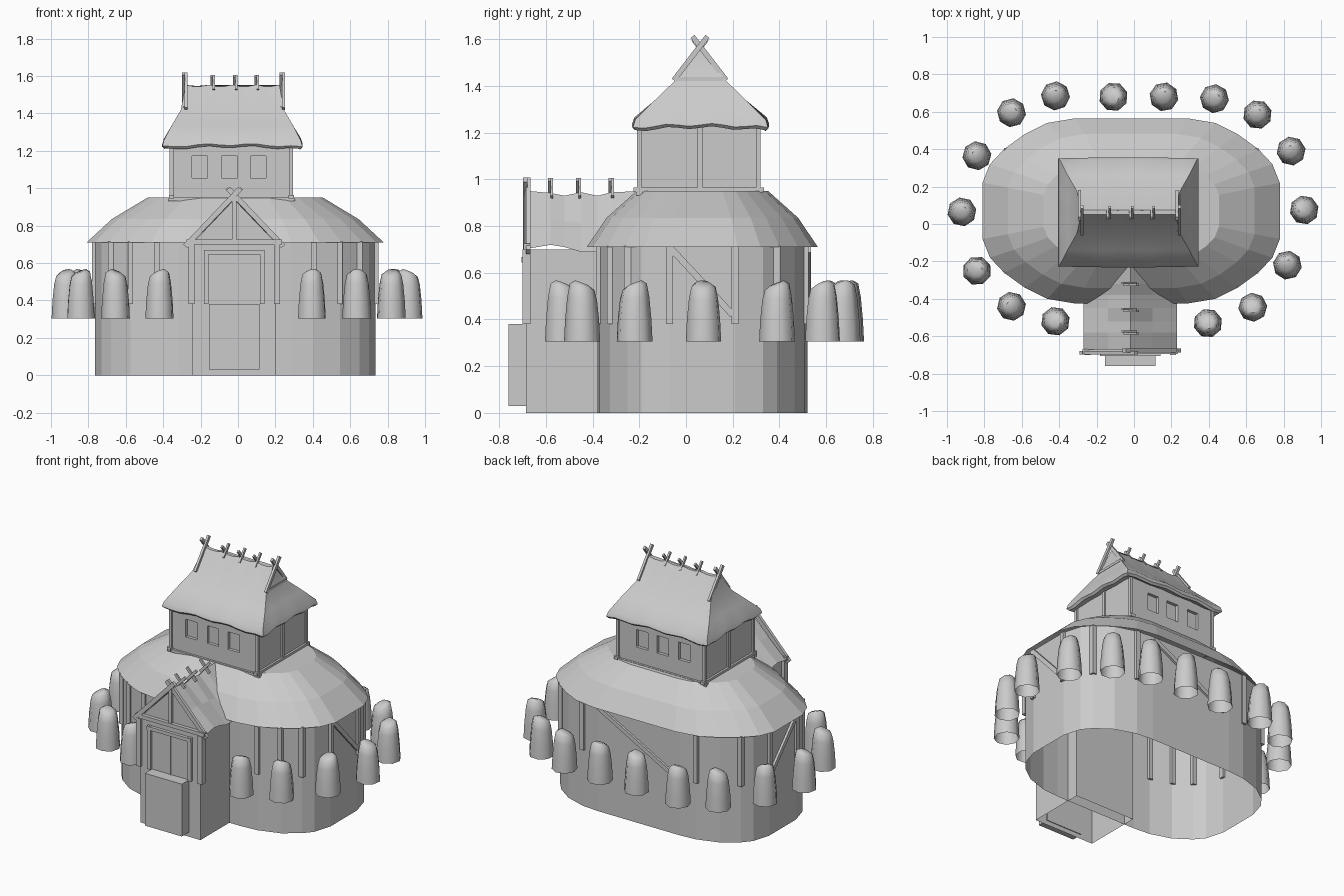
import bpy, bmesh, math, random
from mathutils import Vector

random.seed(4)
cube = bpy.data.objects.get("Cube")
if cube:
    bpy.data.objects.remove(cube)

grey = bpy.data.materials.new("plain grey")
grey.use_nodes = True
grey.diffuse_color = (0.6, 0.6, 0.6, 1)
grey.node_tree.nodes["Principled BSDF"].inputs["Base Color"].default_value = (0.6, 0.6, 0.6, 1)

CX, CY = -0.015, 0.07      # centre of the hall
TX = -0.03                 # centre of the tower


def finish(name, bm, smooth=None):
    bmesh.ops.recalc_face_normals(bm, faces=bm.faces)
    mesh = bpy.data.meshes.new(name)
    bm.to_mesh(mesh)
    bm.free()
    ob = bpy.data.objects.new(name, mesh)
    bpy.context.collection.objects.link(ob)
    mesh.materials.append(grey)
    if smooth:
        bpy.ops.object.select_all(action='DESELECT')
        ob.select_set(True)
        bpy.context.view_layer.objects.active = ob
        bpy.ops.object.shade_smooth_by_angle(angle=math.radians(smooth))
    return ob


def box_mesh(x0, x1, y0, y1, z0, z1):
    bm = bmesh.new()
    bmesh.ops.create_cube(bm, size=1)
    for v in bm.verts:
        v.co = (x1 if v.co.x > 0 else x0, y1 if v.co.y > 0 else y0, z1 if v.co.z > 0 else z0)
    return bm


def box(name, *size):
    return finish(name, box_mesh(*size))


def beam(name, a, b, w, d, side):
    """Straight timber from a to b; w is its size along side, d across it."""
    a, b = Vector(a), Vector(b)
    axis = (b - a).normalized()
    side = Vector(side)
    side = (side - axis * side.dot(axis)).normalized()
    other = axis.cross(side)
    bm = bmesh.new()
    bmesh.ops.create_cube(bm, size=1)
    for v in bm.verts:
        c = v.co.copy()
        v.co = (a + b) / 2 + axis * c.z * (b - a).length + side * c.x * w + other * c.y * d
    return finish(name, bm)


def loft(name, rings, cap_top=False, smooth=None):
    bm = bmesh.new()
    rows = [[bm.verts.new(p) for p in r] for r in rings]
    n = len(rows[0])
    for lo, hi in zip(rows, rows[1:]):
        for i in range(n):
            j = (i + 1) % n
            bm.faces.new((lo[i], lo[j], hi[j], hi[i]))
    if cap_top:
        bm.faces.new(rows[-1])
    bmesh.ops.remove_doubles(bm, verts=bm.verts, dist=1e-5)
    return finish(name, bm, smooth)


# Long rounded plan, mirrored from one quarter
def plan(quarter):
    q = list(quarter)
    half = q + [(-x, y) for x, y in reversed(q)]
    return half + [(-x, -y) for x, y in half]


def ring(pts, z, sx=1, sy=1):
    return [(CX + x * sx, CY + y * sy, z) for x, y in pts]


wall_quarter = [(0.75, 0.14), (0.715, 0.26), (0.665, 0.32), (0.56, 0.395), (0.42, 0.44), (0.3, 0.45)]
wall_plan = plan(wall_quarter)
roof_plan = plan([(0.795, 0.15), (0.755, 0.25), (0.68, 0.33), (0.57, 0.41), (0.45, 0.47), (0.3, 0.495)])

# Hall wall and its two-pitch roof
loft("hall_wall", [ring(wall_plan, 0), ring(wall_plan, 0.72)])
loft("hall_roof", [ring(roof_plan, 0.71), ring(roof_plan, 0.835, 0.83, 0.83),
                   ring(roof_plan, 0.95, 0.59, 0.57)], True)

# Hall posts set half into the wall under the eaves, and diagonal braces
for x, y in wall_quarter[0:5:2]:
    for sx in (-1, 1):
        for sy in (-1, 1):
            px, py = CX + sx * x, CY + sy * y
            box("hall_post", px - 0.015, px + 0.015, py - 0.015, py + 0.015, 0.38, 0.715)
for s in (-1, 1):
    px, py = CX + s * wall_quarter[3][0], CY - wall_quarter[3][1]
    box("front_hall_post", px - 0.014, px + 0.014, py - 0.014, py + 0.014, 0.38, 0.715)
    beam("side_brace", (CX + s * 0.755, -0.07, 0.71), (CX + s * 0.755, 0.2, 0.42), 0.02, 0.028, (1, 0, 0))
beam("back_brace", (0.28, 0.525, 0.7), (-0.27, 0.525, 0.4), 0.02, 0.028, (0, 1, 0))

# Tower room: cut the wall into panels, then press the windows in
x0, x1, y0, y1 = -0.355, 0.285, -0.2, 0.31
windows = (-0.205, -0.045, 0.108)
bm = box_mesh(x0, x1, y0, y1, 0.94, 1.27)
cuts = [((x + d, 0, 0), (1, 0, 0)) for x in windows for d in (-0.042, 0.042)]
cuts += [((0, 0, z), (0, 0, 1)) for z in (1.055, 1.172)]
for point, normal in cuts:
    bmesh.ops.bisect_plane(bm, geom=bm.verts[:] + bm.edges[:] + bm.faces[:],
                           plane_co=point, plane_no=normal)
panes = []
for f in bm.faces:
    c = f.calc_center_median()
    if abs(f.normal.y) > 0.9 and abs(c.z - 1.1135) < 0.01 and min(abs(c.x - x) for x in windows) < 0.01:
        panes.append(f)
for f in bmesh.ops.extrude_discrete_faces(bm, faces=panes)["faces"]:
    inward = 0.02 if f.calc_center_median().y < 0 else -0.02
    bmesh.ops.translate(bm, verts=f.verts, vec=(0, inward, 0))
finish("tower_wall", bm)

# Tower timber frame
for x in (x0, x1):
    for y in (y0, y1):
        box("tower_corner_post", x - 0.01, x + 0.01, y - 0.01, y + 0.01, 0.94, 1.25)
    box("tower_side_post", x - 0.01, x + 0.01, 0.05, 0.072, 0.94, 1.25)
    box("tower_side_sill", x - 0.014, x + 0.014, y0 - 0.025, y1 + 0.025, 0.945, 0.965)
for y in (y0, y1):
    box("tower_sill", x0 - 0.02, x1 + 0.02, y - 0.014, y + 0.014, 0.932, 0.952)


# Thatched tower roof: hipped below, gabled above, with a ragged eave
def thatch_ring(hx, hy, z, wave, sag=0):
    pts, n = [], 12
    corners = [(1, 1), (-1, 1), (-1, -1), (1, -1)]
    for k in range(4):
        a, b = corners[k], corners[(k + 1) % 4]
        for i in range(n):
            t = i / n
            u, v = a[0] + (b[0] - a[0]) * t, a[1] + (b[1] - a[1]) * t
            dz = wave * (math.sin(t * math.pi * 6 + k) + 2 * math.sin(t * math.pi))
            dz -= sag * abs(math.sin(u * math.pi * 2))
            bulge = 1 + wave * 3 * math.sin(t * math.pi)
            pts.append((TX + u * hx, 0.062 + v * hy * bulge, z + dz))
    return pts


loft("tower_thatch", [thatch_ring(0.3, 0.23, 1.24, 0),
                      thatch_ring(0.362, 0.278, 1.21, 0.006),
                      thatch_ring(0.375, 0.289, 1.222, 0.006),
                      thatch_ring(0.366, 0.28, 1.255, 0.004),
                      thatch_ring(0.325, 0.2, 1.335, 0),
                      thatch_ring(0.275, 0.112, 1.42, 0),
                      thatch_ring(0.252, 0.012, 1.553, 0, 0.01)], True, 40)

# Gable boards crossing at the top, with a tie beam
for x in (-0.285, 0.237):
    for s in (-1, 1):
        beam("gable_board", (x + 0.006 * s, 0.06 - s * 0.112, 1.425),
             (x + 0.006 * s, 0.06 + s * 0.032, 1.612), 0.016, 0.022, (1, 0, 0))
    box("gable_tie", x - 0.01, x + 0.01, -0.04, 0.16, 1.422, 1.438)
for x in (-0.135, -0.015, 0.1):
    for s in (-1, 1):
        beam("ridge_cross", (x + 0.005 * s, 0.06 - s * 0.027, 1.525),
             (x + 0.005 * s, 0.06 + s * 0.03, 1.6), 0.012, 0.018, (1, 0, 0))

# Porch walls, open below
PX = -0.02
bm = box_mesh(PX - 0.222, PX + 0.222, -0.685, -0.3, 0, 0.7)
bmesh.ops.delete(bm, geom=[f for f in bm.faces if f.calc_center_median().z < 0.01], context='FACES')
finish("porch_wall", bm)
bm = bmesh.new()
bm.faces.new([bm.verts.new((PX + x, -0.672, z)) for x, z in ((-0.23, 0.7), (0.23, 0.7), (0, 0.94))])
finish("porch_gable", bm)

# Porch roof sheets sagging between the rafters
bm = bmesh.new()
rows = []
for y, ridge, eave in ((-0.67, 0.95, 0.705), (-0.58, 0.942, 0.72), (-0.52, 0.93, 0.71),
                       (-0.45, 0.945, 0.69), (-0.38, 0.93, 0.69), (-0.32, 0.945, 0.7), (-0.18, 0.95, 0.7)):
    rows.append([bm.verts.new((PX + x, y, z)) for x, z in
                 ((-0.25, eave), (-0.12, (ridge + eave) / 2), (0, ridge),
                  (0.12, (ridge + eave) / 2), (0.25, eave))])
for a, b in zip(rows, rows[1:]):
    for i in range(4):
        bm.faces.new((a[i], a[i + 1], b[i + 1], b[i]))
finish("porch_roof", bm)

# Porch timber frame
for s in (-1, 1):
    beam("porch_gable_board", (PX + s * 0.262, -0.682 + 0.006 * s, 0.69),
         (PX - s * 0.032, -0.682 + 0.006 * s, 0.998), 0.02, 0.028, (0, 1, 0))
    x = PX + s * 0.228
    box("porch_post", x - 0.016, x + 0.016, -0.7, -0.665, 0.38, 0.7)
    x = PX + s * 0.15
    box("door_post", x - 0.012, x + 0.012, -0.7, -0.68, 0.38, 0.67)
    for y in (-0.58, -0.46, -0.32):
        beam("porch_ridge_cross", (PX + s * 0.03, y + 0.005 * s, 0.925),
             (PX - s * 0.04, y + 0.005 * s, 1.0), 0.012, 0.018, (0, 1, 0))
box("king_post", PX - 0.011, PX + 0.011, -0.69, -0.67, 0.7, 0.96)
box("porch_tie", PX - 0.255, PX + 0.255, -0.695, -0.668, 0.7, 0.725)
box("door_lintel", PX - 0.162, PX + 0.162, -0.705, -0.68, 0.645, 0.668)
box("door_seam", PX - 0.004, PX + 0.004, -0.69, -0.684, 0.38, 0.645)
box("door_block", PX - 0.136, PX + 0.136, -0.76, -0.68, 0.03, 0.38)

# Ring of tapering straw covers with slanted tops, open below
spots = [(-0.42, 0.685), (-0.655, 0.595), (-0.84, 0.365), (-0.92, 0.065), (-0.84, -0.25), (-0.655, -0.44),
         (-0.42, -0.52), (0.395, -0.53), (0.635, -0.445), (0.82, -0.22), (0.91, 0.075), (0.84, 0.39),
         (0.66, 0.585), (0.43, 0.67), (0.16, 0.68), (-0.11, 0.68)]
for x, y in spots:
    turn = random.random() * math.tau
    rings = []
    for r, z, tilt in ((0.078, 0.305, 0), (0.073, 0.4, 0), (0.064, 0.49, 0.006),
                       (0.053, 0.54, 0.014), (0.03, 0.556, 0.012)):
        rings.append([(x + r * math.cos(turn + k * math.tau / 8),
                       y + r * math.sin(turn + k * math.tau / 8),
                       z + tilt * math.cos(k * math.tau / 8)) for k in range(8)])
    loft("straw_cover", rings, True, 50)
